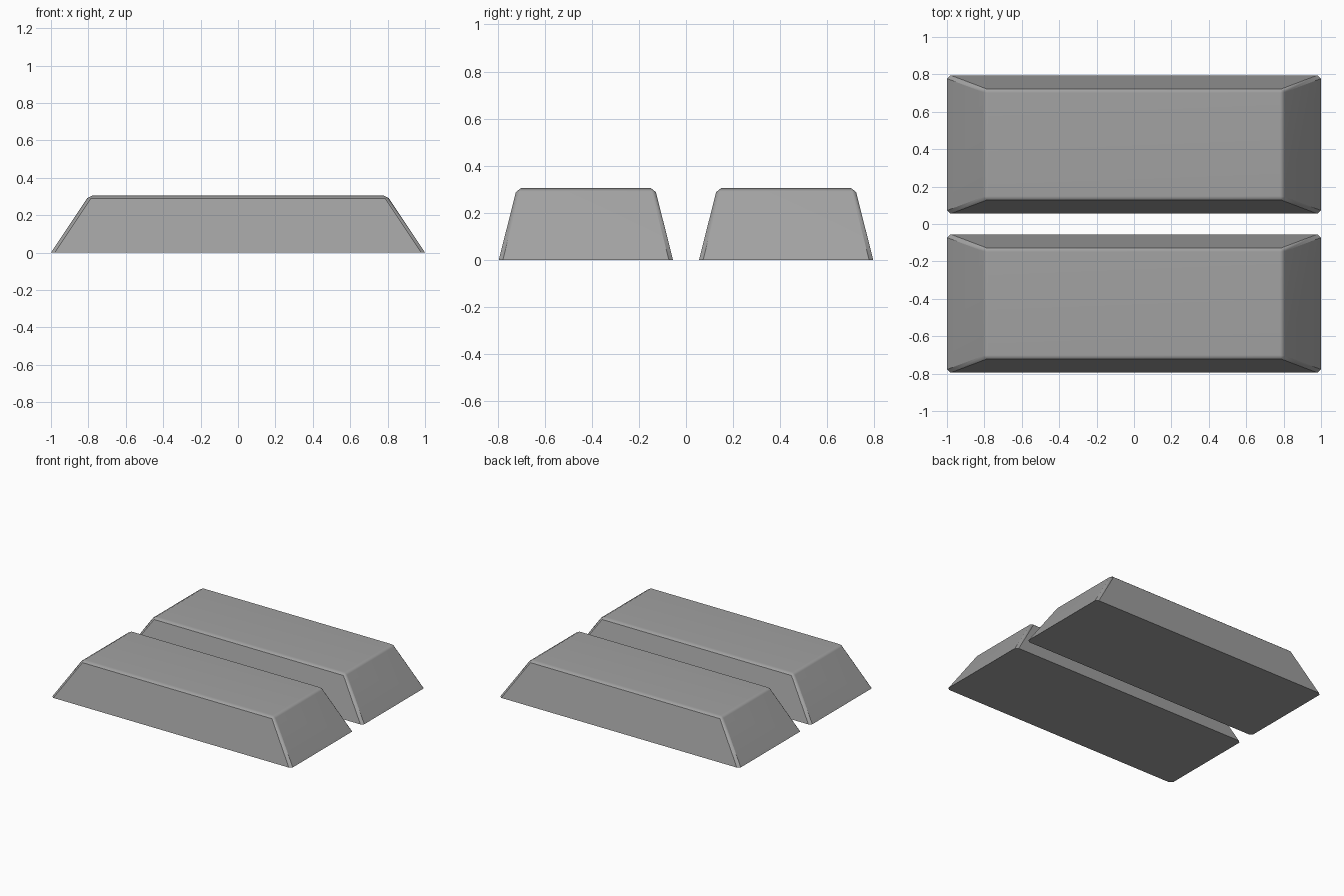
import bpy
import bmesh

cube = bpy.data.objects.get("Cube")
if cube:
    bpy.data.objects.remove(cube, do_unlink=True)

# Plain grey metal
grey = bpy.data.materials.new("grey_metal")
grey.use_nodes = True
colour = (0.36, 0.36, 0.36, 1)
grey.diffuse_color = colour
grey.node_tree.nodes["Principled BSDF"].inputs["Base Color"].default_value = colour

HEIGHT = 0.305
BASE = (1.0, 0.37)    # half length and half width at the bottom
TOP = (0.797, 0.293)  # half length and half width at the top


def make_bar(name, y):
    """Tapered ingot with chamfered edges everywhere but the base."""
    bm = bmesh.new()
    bmesh.ops.create_cube(bm, size=2)
    for v in bm.verts:
        half = TOP if v.co.z > 0 else BASE
        v.co = (v.co.x * half[0], v.co.y * half[1], HEIGHT if v.co.z > 0 else 0)
    edges = [e for e in bm.edges if max(v.co.z for v in e.verts) > 0]
    bmesh.ops.bevel(bm, geom=edges, offset=0.017, offset_type='OFFSET',
                    segments=1, affect='EDGES', clamp_overlap=True)
    bmesh.ops.recalc_face_normals(bm, faces=bm.faces)
    mesh = bpy.data.meshes.new(name)
    bm.to_mesh(mesh)
    bm.free()
    mesh.materials.append(grey)
    obj = bpy.data.objects.new(name, mesh)
    obj.location.y = y
    bpy.context.collection.objects.link(obj)

    # Smooth the chamfers while the broad faces stay flat
    bpy.ops.object.select_all(action='DESELECT')
    obj.select_set(True)
    bpy.context.view_layer.objects.active = obj
    bpy.ops.object.shade_smooth_by_angle()
    weighted = obj.modifiers.new("flat_broad_faces", 'WEIGHTED_NORMAL')
    weighted.keep_sharp = True


# Two bars side by side
make_bar("front_bar", -0.425)
make_bar("back_bar", 0.425)
